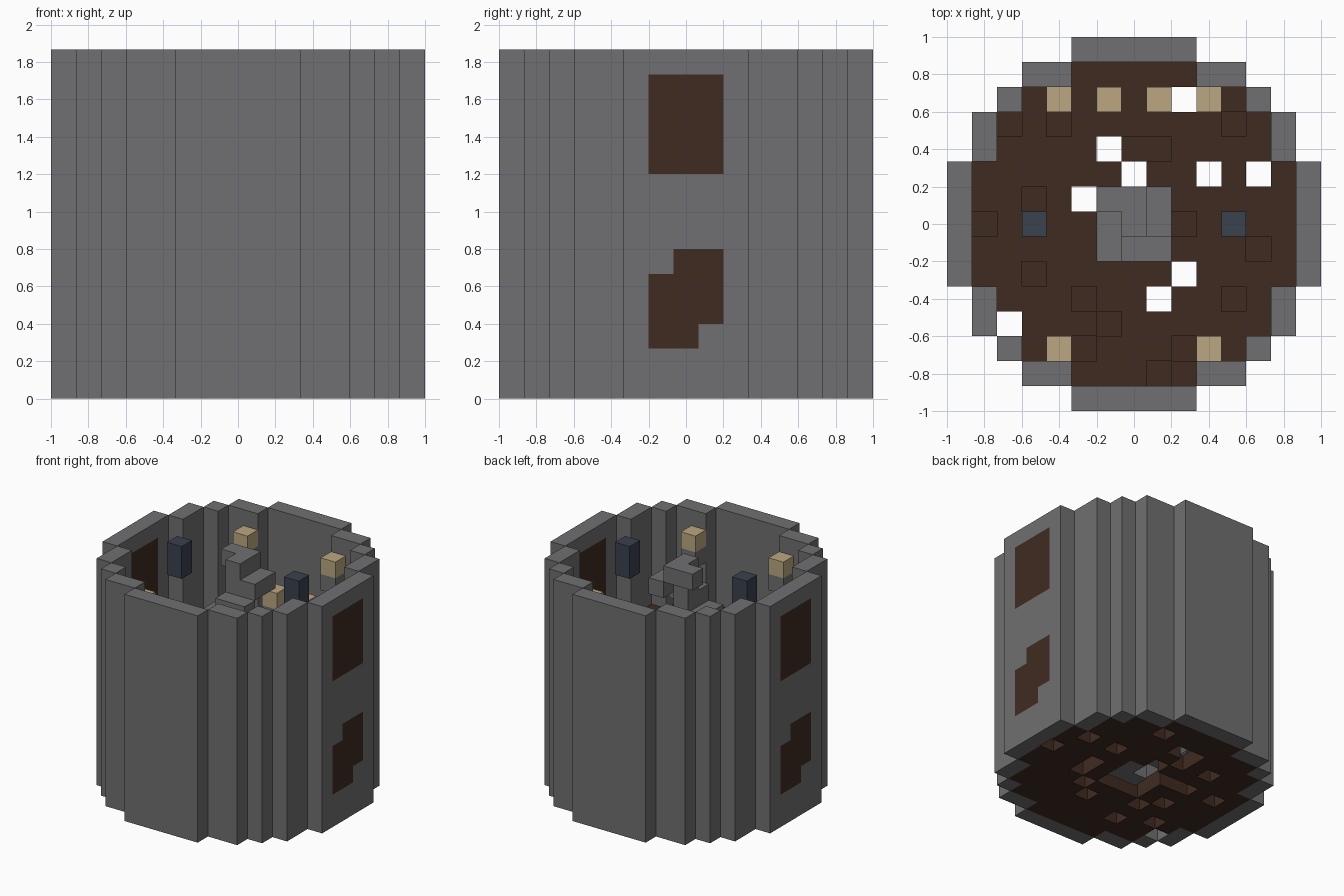
import bpy, bmesh
from mathutils import Vector

if "Cube" in bpy.data.objects:
    bpy.data.objects.remove(bpy.data.objects["Cube"])

U = 2 / 15           # edge of one block
LEVELS = 14          # blocks in height
STOREY = 7           # blocks per storey


def material(name, rgb):
    mat = bpy.data.materials.new(name)
    mat.use_nodes = True
    mat.diffuse_color = (*rgb, 1)
    node = next(n for n in mat.node_tree.nodes if n.type == 'BSDF_PRINCIPLED')
    node.inputs["Base Color"].default_value = (*rgb, 1)
    node.inputs["Roughness"].default_value = 0.9
    return mat


MATS = {
    "stone": material("stone grey", (0.162, 0.159, 0.165)),
    "wood": material("dark wood", (0.051, 0.024, 0.015)),
    "flame": material("pale tan", (0.50, 0.39, 0.22)),
    "slate": material("slate blue", (0.042, 0.054, 0.076)),
}

blocks = {}          # (i, j, k) -> (part name, material key)


def put(part, mat, i, j, k):
    blocks[(i, j, k)] = (part, mat)


# Round wall and the two plank floors with missing boards
through = {(2, 5), (-1, 3), (0, 2), (-2, 1), (3, 2), (5, 2), (2, -2), (1, -3), (-5, -4)}
upper_gaps = through | {(-5, 4), (-3, 4), (4, 4), (0, 3), (1, 3), (-4, 1), (-6, 0), (-4, -2),
                        (-2, -3), (-1, -4), (1, -6), (-2, -5), (2, -5), (4, -3), (5, -1), (2, 0)}
lower_gaps = through | {(-3, 3), (-5, 1), (-3, 1), (-3, -1), (-2, -2), (-2, -4), (-4, -3),
                        (3, -1), (3, 0), (-1, 4), (0, 4), (6, 0)}
cells = [(i, j) for i in range(-7, 8) for j in range(-7, 8)]
for i, j in cells:
    d = i * i + j * j
    if 42 < d <= 55:
        for k in range(LEVELS):
            put("tower_wall", "stone", i, j, k)
    elif d <= 42 and max(abs(i), abs(j)) > 1:
        for part, k, gaps in (("lower_floor", 0, lower_gaps), ("upper_floor", STOREY, upper_gaps)):
            if (i, j) not in gaps:
                put(part, "wood", i, j, k)

# Wooden shutters in both side walls, the lower ones with two broken corners
for side in (-1, 1):
    for j in (-1, 0, 1):
        for k in range(2, 6):
            put("upper_shutters", "wood", 7 * side, j, k + STOREY)
            if (j * side, k) not in ((-1, 5), (1, 2)):
                put("lower_shutters", "wood", 7 * side, j, k)

# Spiral stair around a central post
turn = [((-1, 1), (0, 1)), ((1, 1), (1, 0)), ((1, -1), (0, -1)), ((-1, -1), (-1, 0))]
for k in range(LEVELS):
    put("spiral_stair", "stone", 0, 0, k)
    for i, j in turn[(LEVELS - 1 - k) % 4]:
        put("spiral_stair", "stone", i, j, k)

# Torches, low lamps and lanterns on each storey
for base in (0, STOREY):
    for side in (-1, 1):
        for j in (-5, 5):
            put("torches", "stone", 3 * side, j, base + 4)
            put("torches", "flame", 3 * side, j, base + 5)
        put("low_lamps", "stone", side, 5, base + 1)
        put("low_lamps", "flame", side, 5, base + 2)
for side in (-1, 1):
    for k in (1, 2, 12, 13):
        put("lanterns", "slate", 4 * side, 0, k)


def build(part):
    """Make one object from the exposed sides of a part's blocks."""
    bm = bmesh.new()
    keys = list(MATS)
    own = [(c, m) for c, (p, m) in blocks.items() if p == part]
    used = [key for key in keys if any(m == key for _, m in own)]
    for cell, mat in own:
        centre = Vector(cell) * U + Vector((0, 0, U / 2))
        for axis in range(3):
            for sign in (-1, 1):
                near = list(cell)
                near[axis] += sign
                if tuple(near) in blocks:
                    continue
                n, a, b = Vector(), Vector(), Vector()
                n[axis] = sign
                a[(axis + 1) % 3] = 1
                b[(axis + 2) % 3] = sign
                corners = (-a - b, a - b, a + b, b - a)
                face = bm.faces.new([bm.verts.new(centre + (n + c) * U / 2) for c in corners])
                face.material_index = used.index(mat)
    bmesh.ops.remove_doubles(bm, verts=bm.verts, dist=U / 100)
    bmesh.ops.dissolve_limit(bm, angle_limit=0.01, verts=bm.verts, edges=bm.edges,
                             delimit={'MATERIAL'})
    mesh = bpy.data.meshes.new(part)
    bm.to_mesh(mesh)
    bm.free()
    for key in used:
        mesh.materials.append(MATS[key])
    bpy.context.collection.objects.link(bpy.data.objects.new(part, mesh))


for part in sorted({p for p, _ in blocks.values()}):
    build(part)
